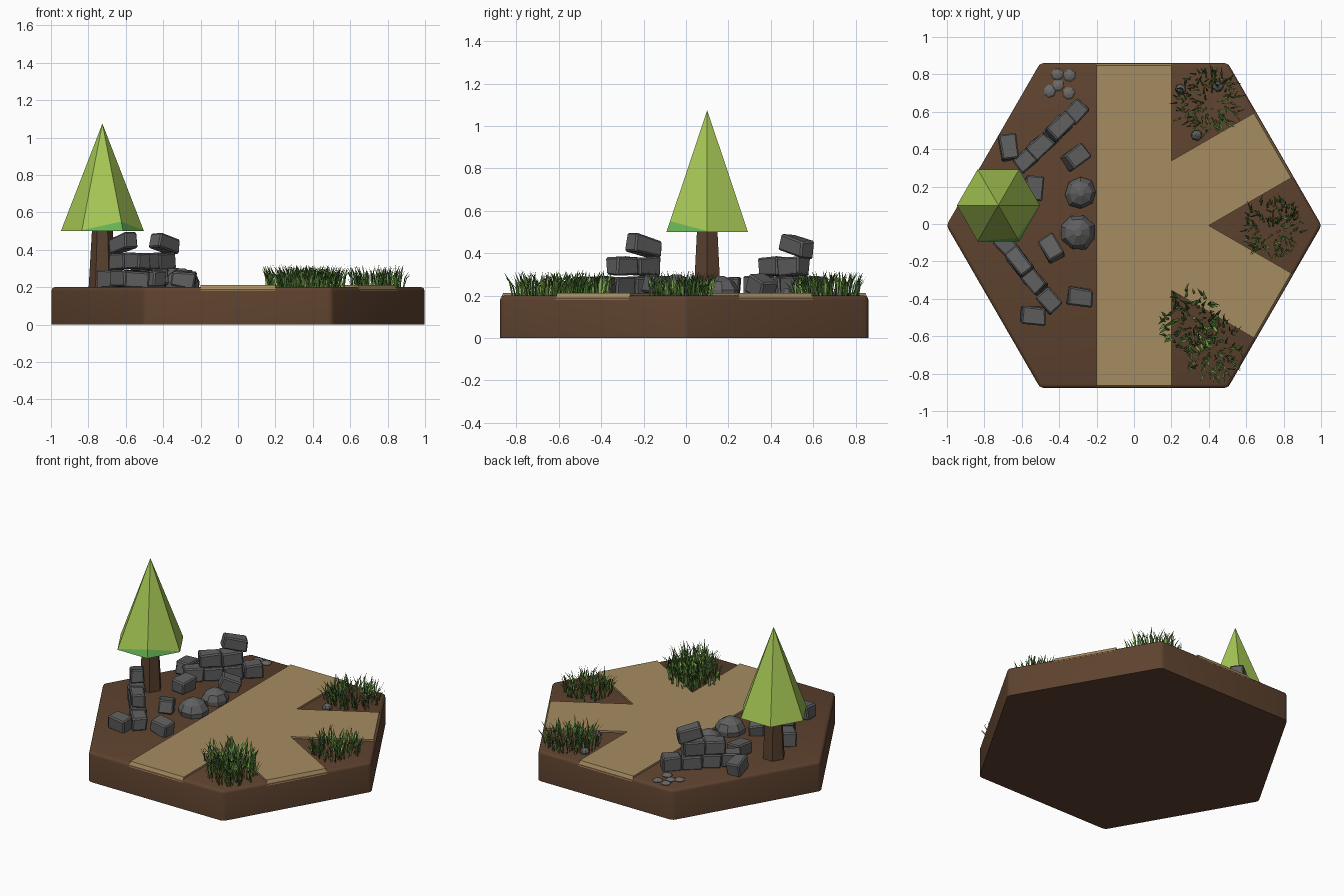
import bpy, bmesh, math, random
from mathutils import Vector, Matrix, Euler

if "Cube" in bpy.data.objects:
    bpy.data.objects.remove(bpy.data.objects["Cube"])

random.seed(4)
OY = -0.008          # hexagon centre offset in y


def mat(name, rgb):
    m = bpy.data.materials.new(name)
    m.diffuse_color = (*rgb, 1)
    m.use_nodes = True
    m.node_tree.nodes["Principled BSDF"].inputs["Base Color"].default_value = m.diffuse_color
    return m


EARTH = mat("earth brown", (0.112, 0.055, 0.028))
SAND = mat("path sand", (0.38, 0.265, 0.12))
BARK = mat("bark brown", (0.10, 0.052, 0.028))
LIME = mat("leaf lime", (0.38, 0.57, 0.09))
LEAF = mat("leaf green", (0.14, 0.46, 0.09))
STONE = mat("stone grey", (0.115, 0.115, 0.118))
PEBBLE = mat("pebble grey", (0.15, 0.145, 0.14))
GRASS_D = mat("grass dark", (0.06, 0.16, 0.03))
GRASS_L = mat("grass light", (0.22, 0.40, 0.08))


def finish(name, bm, *mats, normals=True):
    if normals:
        bmesh.ops.recalc_face_normals(bm, faces=bm.faces)
    me = bpy.data.meshes.new(name)
    bm.to_mesh(me)
    bm.free()
    ob = bpy.data.objects.new(name, me)
    bpy.context.collection.objects.link(ob)
    for m in mats:
        me.materials.append(m)
    return ob


def loft(rings):
    """Closed solid through rings of 3D points."""
    bm = bmesh.new()
    vs = [[bm.verts.new(p) for p in r] for r in rings]
    n = len(vs[0])
    for a, b in zip(vs, vs[1:]):
        for i in range(n):
            bm.faces.new((a[i], a[(i + 1) % n], b[(i + 1) % n], b[i]))
    bm.faces.new(vs[0][::-1])
    bm.faces.new(vs[-1])
    return bm


def ngon(n, r, z, cx=0, cy=0):
    return [(cx + r * math.cos(i * math.tau / n), cy + r * math.sin(i * math.tau / n), z)
            for i in range(n)]


# hexagonal ground tile with rounded upper edges and corners
bm = loft([ngon(6, 1.003, 0, 0, OY), ngon(6, 1.003, 0.2, 0, OY)])
bmesh.ops.bevel(bm, geom=[e for e in bm.edges if any(v.co.z > 0.1 for v in e.verts)],
                offset=0.02, segments=3, profile=0.5, affect='EDGES')
base = finish("ground_tile", bm, EARTH)
bpy.context.view_layer.objects.active = base
base.select_set(True)
bpy.ops.object.shade_smooth_by_angle(angle=math.radians(40))


# raised path: a straight lane with two branches to the right-hand edges
def path_ring(a, z):
    pts = [(-.2, -a), (.2, -a), (.2, -.346)]
    for s in (-1, 1):
        d, p = Vector((.866, .5 * s)), Vector((-.5, .866)) * .2
        if s < 0:
            p = Vector((.5, .866)) * .2
        pts += [tuple(d * a - p), tuple(d * a + p)]
        if s < 0:
            pts.append((.4, 0))
    pts += [(.2, .346), (.2, a), (-.2, a)]
    return [(x, y + OY, z) for x, y in pts]


finish("path", loft([path_ring(.869, .18), path_ring(.855, .212)]), SAND)

# tree
TX, TY = -.725, .10
finish("tree_trunk", loft([ngon(6, .074, .19, TX, TY), ngon(6, .055, .52, TX, TY)]), BARK)
bm = bmesh.new()
bmesh.ops.create_cone(bm, segments=6, radius1=.222, radius2=0, depth=.575, cap_ends=True)
bmesh.ops.rotate(bm, verts=bm.verts, matrix=Matrix.Rotation(
    -math.atan2(*next((v.co.y, v.co.x) for v in bm.verts if v.co.z < 0)), 3, 'Z'))
bmesh.ops.translate(bm, verts=bm.verts, vec=(TX, TY, .7875))
# sloping cut: greener leaves low on the front right side
nrm, org = Vector((-.25, .433, 1)), Vector((TX + .05, TY - .0866, .5))
bmesh.ops.bisect_plane(bm, geom=bm.verts[:] + bm.edges[:] + bm.faces[:],
                       plane_co=org, plane_no=nrm)
for f in bm.faces:
    c = f.calc_center_median()
    f.material_index = int((c - org).dot(nrm) < 0 or f.normal.z < -.9)
finish("tree_crown", bm, LIME, LEAF)


# stone blocks
def block(name, x, y, z, size, ang, tilt=0, roll=0):
    bm = bmesh.new()
    bmesh.ops.create_cube(bm, size=1)
    for v in bm.verts:
        v.co = Vector(c * s + random.uniform(-.006, .006) for c, s in zip(v.co, size))
    bmesh.ops.bevel(bm, geom=bm.edges[:], offset=.008, segments=1, affect='EDGES')
    rot = Euler((math.radians(roll), math.radians(tilt), math.radians(ang))).to_matrix()
    bm.transform(Matrix.Translation((x, y, z)) @ rot.to_4x4())
    finish(name, bm, STONE)


def wall(name, start, step, ang, top_at, tilt):
    for i in range(4):
        block(f"{name}_lower", start[0] + step[0] * i, start[1] + step[1] * i, .244,
              (.125, .09, .09), ang + random.uniform(-6, 6))
    for i in (.85, 1.9):
        block(f"{name}_middle", start[0] + step[0] * i, start[1] + step[1] * i, .338,
              (.13, .09, .088), ang + random.uniform(-5, 5))
    block(f"{name}_top", *top_at, .435, (.155, .088, .082), ang, tilt)


wall("back_wall", (-.575, .345), (.088, .085), 44, (-.39, .52), 14)
wall("front_wall", (-.685, -.11), (.077, -.1), -52, (-.615, -.2), -14)

# fallen blocks: x, y, angle, tilt
for x, y, a, t in [(-.67, .41, 97, 8), (-.54, .19, 85, 0), (-.31, .355, 38, 22),
                   (-.44, -.13, 122, 14), (-.29, -.39, -8, 8), (-.54, -.49, -3, 4)]:
    block("fallen_block", x, y, .242, (.13, .095, .085), a, t, 4)


# boulders and pebbles
def rock(name, x, y, r, h, m, n=8):
    a = random.uniform(0, 360)
    rings = []
    for rr, zz in ((.92, -.1), (1, .3), (.72, .72), (.2, 1)):
        rings.append([(px * random.uniform(.93, 1.07), py * random.uniform(.93, 1.07), pz)
                      for px, py, pz in ngon(n, r * rr, .2 + h * zz)])
    bm = loft(rings)
    bm.transform(Matrix.Translation((x, y, 0)) @ Matrix.Rotation(math.radians(a), 4, 'Z'))
    finish(name, bm, m)


rock("boulder", -.285, .165, .085, .092, STONE)
rock("boulder", -.30, -.045, .098, .10, STONE)
for x, y in [(-.41, .8), (-.345, .795), (-.45, .71), (-.35, .7), (-.405, .74)]:
    rock("flat_pebble", x, y, .034, .016, PEBBLE, 7)
for x, y in [(.25, .72), (.45, .735), (.335, .475)]:
    rock("small_rock", x, y, .03, .035, STONE, 7)


# grass clumps made of bent tapering blades
def grass(name, cx, cy, rx, ry, count, width):
    bm = bmesh.new()
    for _ in range(count):
        a, q = random.uniform(0, math.tau), math.sqrt(random.random())
        root = Vector((cx + rx * q * math.cos(a), cy + ry * q * math.sin(a), .195))
        b = a + random.uniform(-1.2, 1.2)
        lean = Vector((math.cos(b), math.sin(b), 0)) * random.uniform(.015, .06)
        c = b + math.pi / 2 + random.uniform(-.6, .6)
        side = Vector((math.cos(c), math.sin(c), 0)) * width
        h = Vector((0, 0, random.uniform(.07, .128)))
        mid = root + lean * .3 + h * .6
        v = [bm.verts.new(p) for p in (root - side * .7, root + side * .7,
                                       mid + side, mid - side, root + lean + h)]
        k = random.random() < .45
        for f in (bm.faces.new(v[:4]), bm.faces.new((v[3], v[2], v[4]))):
            f.material_index = int(k)
    finish(name, bm, GRASS_D, GRASS_L, normals=False)


grass("grass_back", .395, .66, .175, .165, 170, .005)
grass("grass_right", .745, -.02, .15, .155, 150, .005)
grass("grass_front_wide", .30, -.53, .145, .17, 130, .008)
grass("grass_front", .42, -.66, .15, .16, 130, .005)
